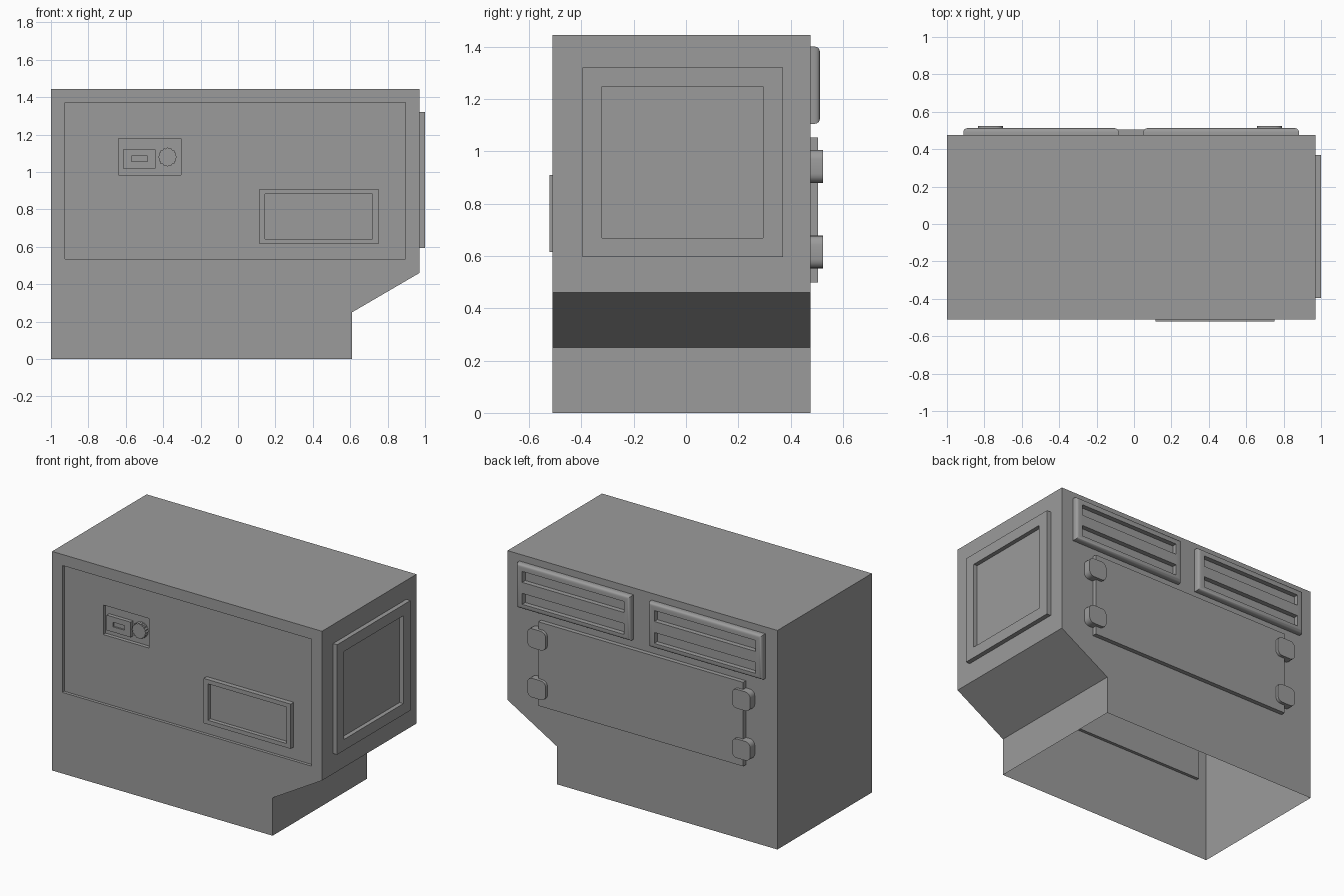
import bpy, bmesh, math

cube = bpy.data.objects.get("Cube")
if cube:
    bpy.data.objects.remove(cube, do_unlink=True)

grey = bpy.data.materials.new("plain_grey")
grey.use_nodes = True
grey.diffuse_color = (0.33, 0.33, 0.33, 1)
grey.node_tree.nodes["Principled BSDF"].inputs["Base Color"].default_value = grey.diffuse_color


def finish(name, bm):
    bmesh.ops.recalc_face_normals(bm, faces=bm.faces[:])
    mesh = bpy.data.meshes.new(name)
    bm.to_mesh(mesh)
    bm.free()
    mesh.materials.append(grey)
    obj = bpy.data.objects.new(name, mesh)
    bpy.context.collection.objects.link(obj)
    return obj


def prism(name, outline, y0, y1):
    """Extrude an (x, z) outline from y0 to y1."""
    bm = bmesh.new()
    face = bm.faces.new([bm.verts.new((x, y0, z)) for x, z in outline])
    ext = bmesh.ops.extrude_face_region(bm, geom=[face])
    moved = [v for v in ext["geom"] if isinstance(v, bmesh.types.BMVert)]
    bmesh.ops.translate(bm, verts=moved, vec=(0, y1 - y0, 0))
    return finish(name, bm)


def box(name, xs, ys, zs, bevel=0, pick=None):
    """Box from ranges; pick(edge) chooses the edges to round."""
    bm = bmesh.new()
    bmesh.ops.create_cube(bm, size=1)
    for v in bm.verts:
        v.co = [r[0] if c < 0 else r[1] for c, r in zip(v.co, (xs, ys, zs))]
    if bevel:
        bmesh.ops.bevel(bm, geom=[e for e in bm.edges if pick(e)], offset=bevel,
                        segments=4, profile=0.5, affect='EDGES')
    return finish(name, bm)


def activate(obj):
    bpy.ops.object.select_all(action='DESELECT')
    obj.select_set(True)
    bpy.context.view_layer.objects.active = obj


def cut(obj, xs, ys, zs):
    """Subtract a box and remove the cutter."""
    cutter = box("cutter", xs, ys, zs)
    mod = obj.modifiers.new("cut", 'BOOLEAN')
    mod.operation, mod.solver, mod.object = 'DIFFERENCE', 'EXACT', cutter
    activate(obj)
    bpy.ops.object.modifier_apply(modifier=mod.name)
    bpy.data.objects.remove(cutter, do_unlink=True)


def smooth(obj):
    activate(obj)
    bpy.ops.object.shade_smooth_by_angle(angle=math.radians(35))


FRONT, BACK, SIDE = -0.51, 0.475, 0.97

# Housing with overhang, sunken front panel and control pocket
housing = prism("housing", [(-1, 0), (0.61, 0), (0.61, 0.25), (SIDE, 0.46),
                            (SIDE, 1.445), (-1, 1.445)], FRONT, BACK)
cut(housing, (-0.925, 0.895), (-0.6, -0.49), (0.535, 1.372))
cut(housing, (-0.64, -0.305), (-0.6, -0.465), (0.985, 1.18))

# The housing is open underneath
bm = bmesh.new()
bm.from_mesh(housing.data)
floor = [f for f in bm.faces if all(v.co.z < 0.001 for v in f.verts)]
bmesh.ops.delete(bm, geom=floor, context='FACES')
bm.to_mesh(housing.data)
bm.free()

# Control: slotted button plate and scalloped knob
button = box("button_plate", (-0.615, -0.44), (-0.49, -0.465), (1.02, 1.12))
cut(button, (-0.57, -0.485), (-0.55, -0.48), (1.055, 1.085))
rim = []
for i in range(64):
    a = math.tau * i / 64
    r = 0.048 + 0.003 * math.cos(16 * a)
    rim.append((-0.377 + r * math.cos(a), 1.08 + r * math.sin(a)))
prism("knob", rim, -0.495, -0.465)

# Raised frame on the front panel
frame = box("front_frame", (0.115, 0.75), (-0.522, -0.489), (0.615, 0.91))
cut(frame, (0.145, 0.72), (-0.6, -0.495), (0.642, 0.882))

# Raised frame on the left end
end_frame = box("end_frame", (SIDE, 1), (-0.395, 0.37), (0.595, 1.32))
cut(end_frame, (0.972, 1.1), (-0.322, 0.295), (0.668, 1.248))

# Rear vents, each with two long slots
for side, x0, x1 in (("right", -0.912, -0.082), ("left", 0.05, 0.882)):
    vent = box(side + "_vent", (x0, x1), (BACK, 0.512), (1.105, 1.4), 0.02,
               lambda e: max(v.co.y for v in e.verts) > 0.5
               and min(v.co.y for v in e.verts) > 0.5)
    for z in (1.14, 1.285):
        cut(vent, (x0 + 0.045, x1 - 0.045), (0.48, 0.6), (z, z + 0.072))
    smooth(vent)

# Rear service door
box("rear_door", (-0.77, 0.725), (BACK, 0.504), (0.498, 1.052))

# Rounded hinges on the door edges
for side, x in (("right", -0.768), ("left", 0.725)):
    for level, z in (("lower", 0.615), ("upper", 0.942)):
        hinge = box(f"{side}_{level}_hinge", (x - 0.067, x + 0.067), (BACK, 0.524),
                    (z - 0.063, z + 0.063), 0.035,
                    lambda e: abs(e.verts[0].co.y - e.verts[1].co.y) > 0.01)
        smooth(hinge)
